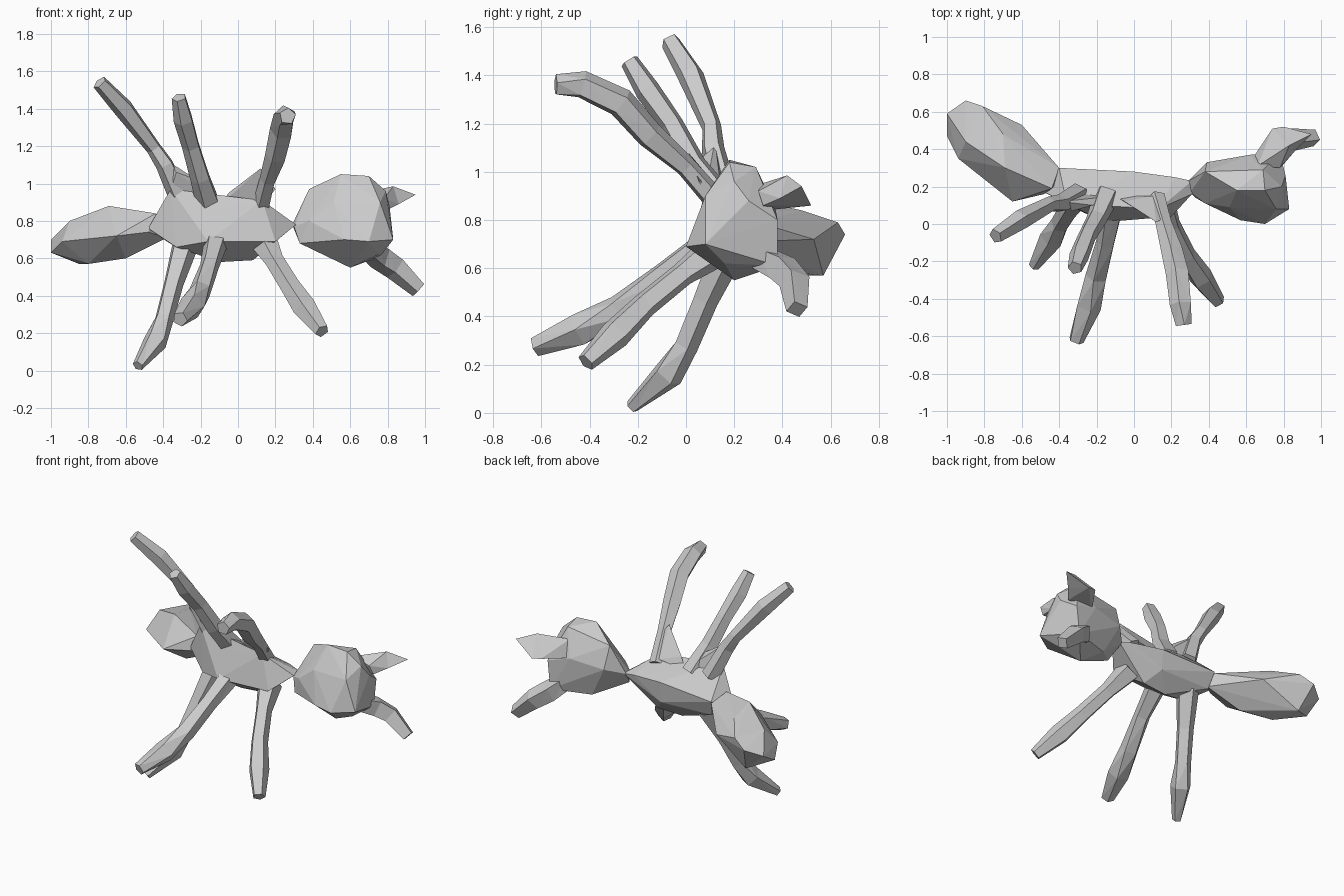
import bpy, bmesh, math
from mathutils import Vector


def finish(bm, name):
    bmesh.ops.recalc_face_normals(bm, faces=bm.faces[:])
    mesh = bpy.data.meshes.new(name)
    bm.to_mesh(mesh)
    bm.free()
    obj = bpy.data.objects.new(name, mesh)
    bpy.context.collection.objects.link(obj)
    return obj


def faceted(name, pts):
    """Closed low-poly body stretched over a few key points."""
    bm = bmesh.new()
    for p in pts:
        bm.verts.new(p)
    res = bmesh.ops.convex_hull(bm, input=bm.verts[:])
    junk = {v for v in res["geom_interior"] + res["geom_unused"]
            if isinstance(v, bmesh.types.BMVert)}
    bmesh.ops.delete(bm, geom=list(junk), context='VERTS')
    return finish(bm, name)


def limb(name, path, radii, sides=5):
    """Flat-sided tapered tube along a path."""
    bm = bmesh.new()
    pts = [Vector(p) for p in path]
    rings = []
    for i, (p, r) in enumerate(zip(pts, radii)):
        t = (pts[min(i + 1, len(pts) - 1)] - pts[max(i - 1, 0)]).normalized()
        u = t.cross(Vector((0, 1, 0.3))).normalized()
        v = t.cross(u)
        rings.append([bm.verts.new(p + r * (math.cos(a) * u + math.sin(a) * v))
                      for a in (2 * math.pi * k / sides for k in range(sides))])
    for a, b in zip(rings, rings[1:]):
        for k in range(sides):
            n = (k + 1) % sides
            bm.faces.new((a[k], a[n], b[n], b[k]))
    bm.faces.new(rings[0])
    bm.faces.new(rings[-1])
    bmesh.ops.triangulate(bm, faces=bm.faces[:])
    return finish(bm, name)


# Abdomen
faceted("abdomen", [
    (-.48, .16, .74), (-.38, .25, .71), (-.40, .30, .79), (-.44, .19, .84),
    (-.65, .12, .72), (-.60, .53, .72), (-.69, .30, .88), (-.60, .30, .60),
    (-.94, .35, .69), (-.90, .44, .80), (-.81, .63, .79), (-.80, .38, .57),
    (-.70, .48, .84), (-1.0, .47, .63), (-1.0, .59, .70), (-.90, .66, .74),
    (-.85, .57, .57)])

# Thorax
faceted("thorax", [
    (-.48, .17, .76), (-.41, .15, .85), (-.40, .30, .80), (-.38, .26, .69),
    (-.36, .11, .97), (-.33, .09, .66), (-.20, .17, .92), (-.09, .07, .87),
    (-.16, .01, .69), (-.10, .18, .58), (.08, .19, .59), (0, .28, .82),
    (0, .27, .68), (.13, .08, .91), (.20, .04, .69), (.22, .25, .80),
    (.31, .16, .78), (.31, .23, .78)])

# Webs where the upper legs fan out of the thorax
faceted("upper_rear_hip", [
    (-.36, .10, .96), (-.36, .17, .93), (-.39, .12, 1.13), (-.10, .15, .89),
    (-.22, .10, 1.02), (-.33, .07, 1.06)])
faceted("upper_front_hip", [
    (-.10, .15, .88), (-.05, .12, .95), (.13, .08, .88), (.12, .01, 1.08),
    (.20, .05, .97), (.10, .15, .90)])

# Head
faceted("head", [
    (.29, .23, .78), (.30, .17, .77), (.38, .28, .97), (.39, .33, .82),
    (.33, .14, .68), (.38, .11, .80), (.55, .18, 1.05), (.70, .18, 1.04),
    (.69, .29, 1.02), (.79, .20, .96), (.51, .09, .90), (.76, .08, .90),
    (.57, .02, .70), (.70, 0, .69), (.83, .08, .70), (.60, .20, .55),
    (.75, .16, .62), (.62, .37, .85), (.78, .38, .80), (.81, .26, .88),
    (.76, .38, .61), (.50, .30, .61)])

# Antennae
faceted("upper_antenna_base", [
    (.62, .33, .84), (.66, .31, .95), (.80, .32, .86), (.78, .30, .92),
    (.74, .51, .87), (.80, .52, .86), (.86, .39, .89), (.83, .42, .985)])
faceted("upper_antenna_tip", [
    (.80, .52, .86), (.83, .42, .985), (.86, .39, .89), (.95, .48, .94)])
limb("lower_antenna",
     [(.70, .30, .65), (.76, .40, .60), (.84, .45, .545), (.965, .46, .43)],
     [.06, .07, .065, .045], 4)

# Legs: rooted inside the thorax, thicker shin, blunt foot
legs = {
    "upper_rear_leg": ([(-.30, .16, .90), (-.39, .11, 1.10), (-.45, .105, 1.19),
                        (-.61, .02, 1.40), (-.74, -.065, 1.54)],
                       [.06, .05, .042, .056, .042]),
    "upper_middle_leg": ([(-.15, .15, .87), (-.20, .03, 1.03), (-.25, -.06, 1.2),
                          (-.29, -.16, 1.34), (-.315, -.235, 1.46)],
                         [.07, .056, .05, .055, .04]),
    "upper_front_leg": ([(.12, .14, .86), (.16, .0, 1.02), (.205, -.15, 1.15),
                         (.235, -.27, 1.285), (.25, -.43, 1.36), (.265, -.54, 1.36)],
                        [.05, .045, .06, .065, .06, .045]),
    "lower_rear_leg": ([(-.28, .18, .69), (-.345, .08, .47), (-.395, .0, .28),
                        (-.44, -.075, .16), (-.535, -.225, .025)],
                       [.075, .055, .052, .066, .03]),
    "lower_middle_leg": ([(-.11, .12, .72), (-.15, -.10, .57), (-.20, -.28, .43),
                          (-.245, -.44, .345), (-.31, -.625, .275)],
                         [.07, .053, .06, .07, .042]),
    "lower_front_leg": ([(.14, .14, .69), (.20, -.01, .58), (.28, -.17, .45),
                         (.36, -.29, .33), (.45, -.415, .21)],
                        [.08, .053, .055, .066, .04]),
}
for name, (path, radii) in legs.items():
    limb(name, path, radii)
